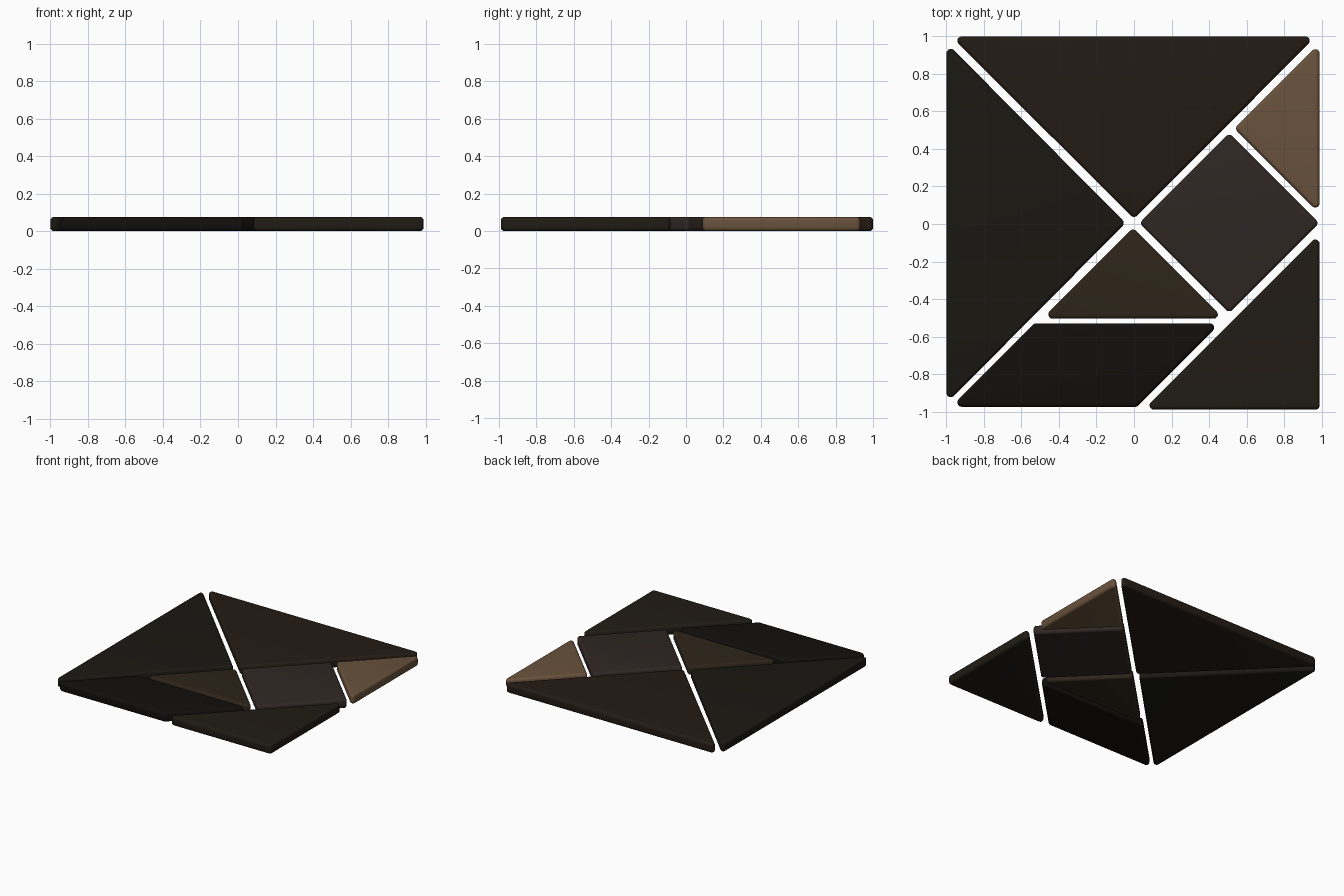
import bpy, bmesh
from math import sin, cos, pi, atan2
from mathutils import Vector

if "Cube" in bpy.data.objects:
    bpy.data.objects.remove(bpy.data.objects["Cube"])

HEIGHT = 0.075    # tile thickness
CORNER = 0.023    # plan corner radius
EDGE = 0.019      # rounded top and bottom edge radius
STEPS = 5


def outline(points, inset):
    """Rounded convex outline (counter-clockwise), shrunk by inset."""
    pts = [Vector(p) for p in points]
    ring = []
    for i, p in enumerate(pts):
        d0 = (p - pts[i - 1]).normalized()
        d1 = (pts[(i + 1) % len(pts)] - p).normalized()
        n0, n1 = Vector((d0.y, -d0.x)), Vector((d1.y, -d1.x))
        centre = p - (n0 + n1) * (CORNER / (1 + n0.dot(n1)))
        a0 = atan2(n0.y, n0.x)
        turn = (atan2(n1.y, n1.x) - a0) % (2 * pi)
        for k in range(STEPS + 1):
            a = a0 + turn * k / STEPS
            ring.append(centre + Vector((cos(a), sin(a))) * (CORNER - inset))
    return ring


def tile(name, points, colour):
    # quarter-round profile at the bottom, mirrored at the top
    prof = [(EDGE * (1 - sin(a)), EDGE * (1 - cos(a)))
            for a in (pi / 2 * k / 4 for k in range(5))]
    prof += [(i, HEIGHT - z) for i, z in reversed(prof)]
    bm = bmesh.new()
    rings = [[bm.verts.new((v.x, v.y, z)) for v in outline(points, inset)]
             for inset, z in prof]
    n = len(rings[0])
    for lo, hi in zip(rings, rings[1:]):
        for i in range(n):
            j = (i + 1) % n
            bm.faces.new((lo[i], lo[j], hi[j], hi[i]))
    bm.faces.new(rings[0][::-1])
    bm.faces.new(rings[-1])
    mesh = bpy.data.meshes.new(name)
    bm.to_mesh(mesh)
    bm.free()
    obj = bpy.data.objects.new(name, mesh)
    bpy.context.collection.objects.link(obj)
    mat = bpy.data.materials.new(name + "_wood")
    mat.diffuse_color = (*colour, 1)
    mat.use_nodes = True
    mat.node_tree.nodes["Principled BSDF"].inputs["Base Color"].default_value = mat.diffuse_color
    mesh.materials.append(mat)
    bpy.context.view_layer.objects.active = obj
    obj.select_set(True)
    bpy.ops.object.shade_smooth_by_angle(angle=pi / 6)
    obj.select_set(False)


# two large triangles
tile("large_triangle_top", [(-0.975, 1), (0, 0.028), (0.97, 1)], (0.018, 0.011, 0.007))
tile("large_triangle_left", [(-1, 0.967), (-1, -0.957), (-0.045, 0.005)], (0.010, 0.009, 0.006))
# medium triangle in the lower right corner
tile("medium_triangle", [(0.05, -0.99), (0.99, -0.99), (0.99, -0.05)], (0.015, 0.011, 0.007))
# two small triangles
tile("small_triangle_right", [(0.535, 0.51), (0.99, 0.055), (0.99, 0.965)], (0.14, 0.083, 0.045))
tile("small_triangle_middle", [(-0.49, -0.505), (0.48, -0.505), (-0.005, -0.02)], (0.027, 0.018, 0.010))
# square standing on its corner
tile("square", [(0.508, -0.475), (0.988, 0.005), (0.508, 0.485), (0.028, 0.005)], (0.029, 0.020, 0.017))
# parallelogram
tile("parallelogram", [(-0.975, -0.975), (0.016, -0.975), (0.46, -0.53), (-0.531, -0.53)], (0.006, 0.005, 0.004))
